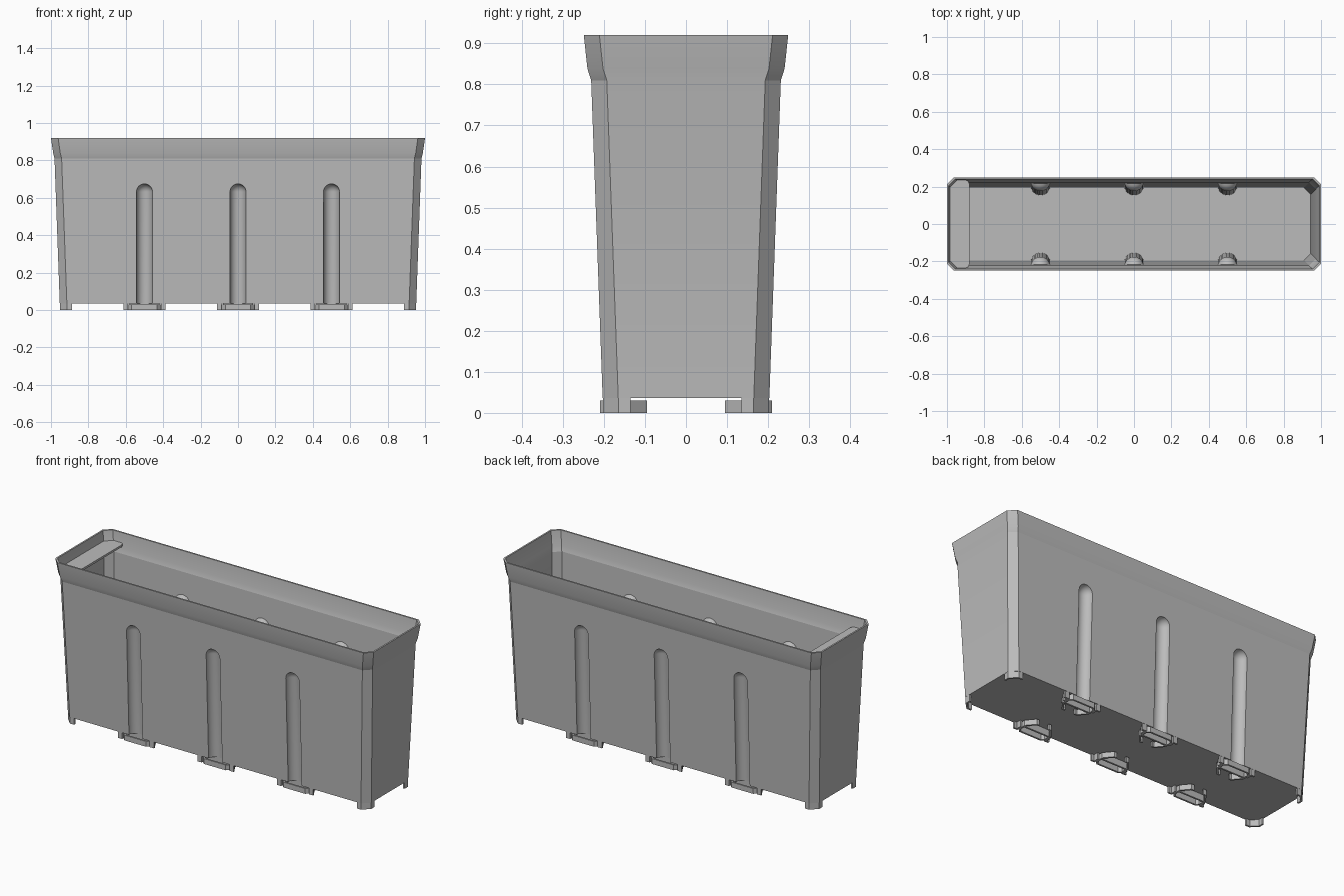
import bpy, bmesh, math

cube = bpy.data.objects.get("Cube")
if cube:
    bpy.data.objects.remove(cube, do_unlink=True)

grey = bpy.data.materials.new("grey plastic")
grey.use_nodes = True
grey.diffuse_color = (0.5, 0.5, 0.5, 1)
grey.node_tree.nodes["Principled BSDF"].inputs["Base Color"].default_value = (0.5, 0.5, 0.5, 1)


def add_object(name, bm):
    bmesh.ops.recalc_face_normals(bm, faces=bm.faces)
    mesh = bpy.data.meshes.new(name)
    bm.to_mesh(mesh)
    bm.free()
    mesh.materials.append(grey)
    ob = bpy.data.objects.new(name, mesh)
    bpy.context.collection.objects.link(ob)
    return ob


def loft(name, rings):
    """Closed solid through a stack of equal-length rings."""
    bm = bmesh.new()
    loops = [[bm.verts.new(p) for p in ring] for ring in rings]
    n = len(loops[0])
    for a, b in zip(loops, loops[1:]):
        for i in range(n):
            j = (i + 1) % n
            bm.faces.new((a[i], a[j], b[j], b[i]))
    bm.faces.new(loops[0][::-1])
    bm.faces.new(loops[-1])
    return add_object(name, bm)


def apply_all(ob):
    bpy.ops.object.select_all(action='DESELECT')
    bpy.context.view_layer.objects.active = ob
    ob.select_set(True)
    for m in list(ob.modifiers):
        bpy.ops.object.modifier_apply(modifier=m.name)


def cut(ob, cutter):
    m = ob.modifiers.new("cut", 'BOOLEAN')
    m.operation, m.solver, m.object = 'DIFFERENCE', 'EXACT', cutter
    apply_all(ob)
    bpy.data.objects.remove(cutter, do_unlink=True)


def octagon(x, y, z, c=0.038):
    return [(x, c - y, z), (x, y - c, z), (x - c, y, z), (c - x, y, z),
            (-x, y - c, z), (-x, c - y, z), (c - x, -y, z), (x - c, -y, z)]


def strip(name, path, z1, thick=0.01):
    """Thin upright wall along a plan path, standing on the ground."""
    bm = bmesh.new()
    low = [bm.verts.new((x, y, 0)) for x, y in path]
    high = [bm.verts.new((x, y, z1)) for x, y in path]
    for i in range(len(path) - 1):
        bm.faces.new((low[i], low[i + 1], high[i + 1], high[i]))
    ob = add_object(name, bm)
    m = ob.modifiers.new("thickness", 'SOLIDIFY')
    m.thickness, m.offset, m.use_even_offset = thick, 0, True
    apply_all(ob)
    return ob


def groove(name, cx, side, r, top, bottom):
    """Leaning round bar with a domed top, following the wall slope."""
    def ring(z, rad):
        cy = 0.2045 + 0.0364 * z
        return [(cx + rad * math.cos(k * math.tau / 32 + 0.05),
                 side * (cy + rad * math.sin(k * math.tau / 32 + 0.05)), z) for k in range(32)]
    rings = [ring(bottom, r)]
    for k in range(9):
        a = k / 8 * math.pi / 2 * 0.98
        rings.append(ring(top - r + r * math.sin(a), r * math.cos(a)))
    return loft(name, rings)


# Tub shell: outer solid, cavity and the half-round grooves
FLOOR, RIM = 0.036, 0.92
outer = [(0.953, 0.203, FLOOR), (0.981, 0.231, 0.81), (0.988, 0.24, 0.838), (1.0, 0.249, RIM)]
tub = loft("tub", [octagon(*p) for p in outer])
T = 0.009
inner = [(x - T, y - T, z) for x, y, z in outer]
inner[0] = (inner[0][0], inner[0][1], FLOOR + 0.012)
inner.append((inner[-1][0] + 0.001, inner[-1][1] + 0.001, RIM + 0.05))
cavity = loft("cavity", [octagon(*p, c=0.036) for p in inner])

SPOTS = [(x, s) for x in (-0.5, 0, 0.5) for s in (-1, 1)]
for x, s in SPOTS:
    cut(cavity, groove("groove_back", x, s, 0.052, 0.684, -0.03))
    cut(tub, groove("groove_cutter", x, s, 0.043, 0.675, -0.02))
cut(tub, cavity)

# Shelf under the rim at the right end
plan = [(-0.985, 0.2), (-0.953, 0.235), (-0.9, 0.235), (-0.886, 0.229), (-0.88, 0.215)]
plan += [(x, -y) for x, y in plan[::-1]]
shelf = loft("end_shelf", [[(x, y, z) for x, y in plan] for z in (0.853, 0.865)])

parts = [tub, shelf]

# Corner feet continuing the walls
for sx in (-1, 1):
    for sy in (-1, 1):
        path = [(0.888, 0.197), (0.912, 0.197), (0.947, 0.162), (0.947, 0.135)]
        parts.append(strip("corner_foot", [(sx * x, sy * y) for x, y in path], FLOOR + 0.004))

# Clip feet under every groove: a bracket between two wall tabs
half = [(0.03, 0.1), (0.045, 0.1), (0.082, 0.145), (0.082, 0.188), (0.066, 0.204)]
bracket = half + [(-x, y) for x, y in half[::-1]]
for cx, s in SPOTS:
    parts.append(strip("clip_bracket", [(cx + x, s * y) for x, y in bracket], 0.03))
    # Bar tying the bracket to the floor
    parts.append(strip("clip_rib", [(cx - 0.08, s * 0.155), (cx + 0.08, s * 0.155)], FLOOR + 0.004))
    for sx in (-1, 1):
        tab = [(0.113, 0.197), (0.092, 0.197), (0.092, 0.165)]
        parts.append(strip("wall_tab", [(cx + sx * x, s * y) for x, y in tab], FLOOR + 0.004))

# Soft shading on the rounded grooves only
bpy.ops.object.select_all(action='DESELECT')
for ob in parts:
    ob.select_set(True)
bpy.context.view_layer.objects.active = tub
bpy.ops.object.shade_smooth_by_angle(angle=math.radians(14))
